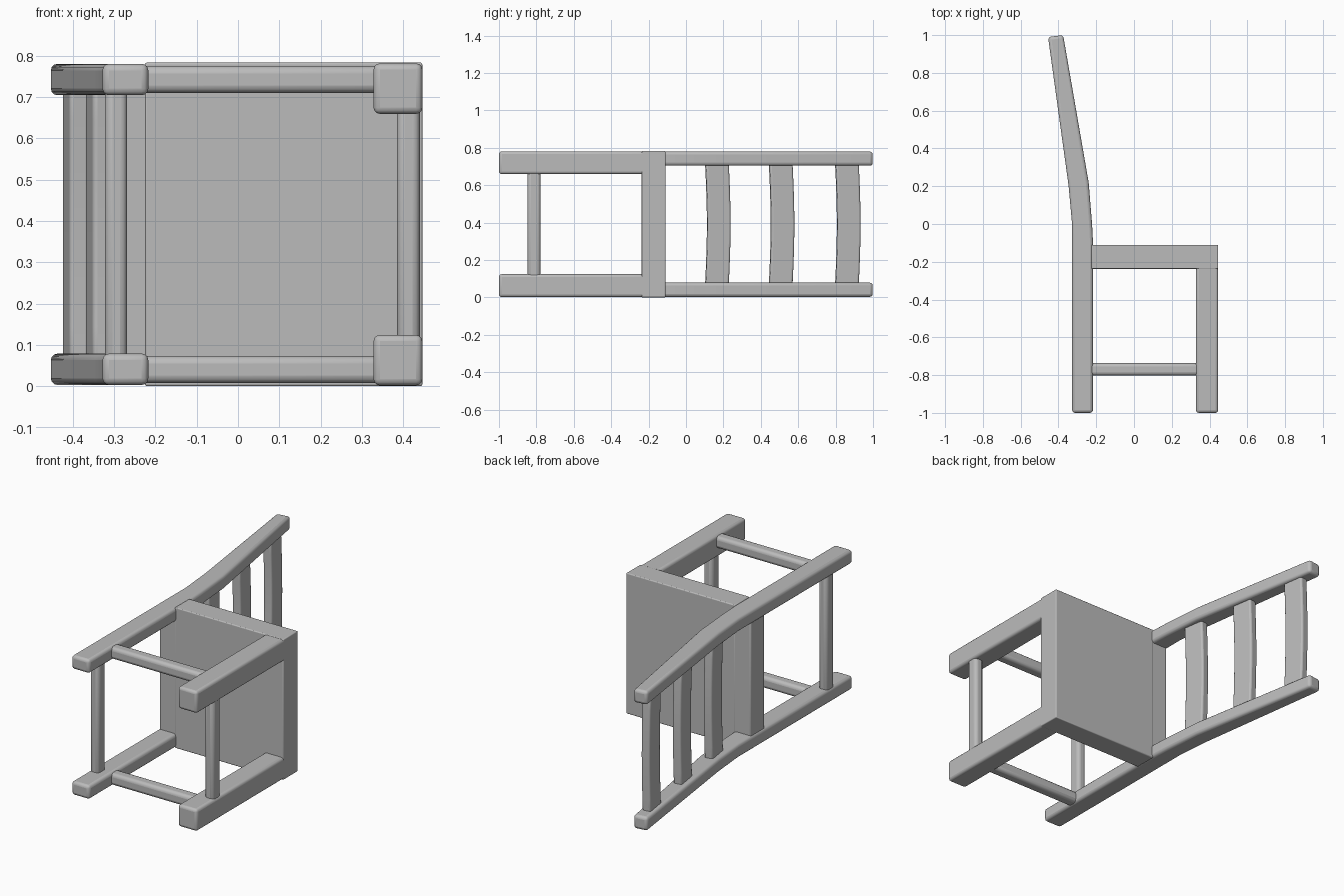
import bpy, bmesh, math

if "Cube" in bpy.data.objects:
    bpy.data.objects.remove(bpy.data.objects["Cube"])

WIDTH = 0.783         # chair width, lying along z
grey = bpy.data.materials.new("grey")
grey.diffuse_color = (0.5, 0.5, 0.5, 1)
grey.use_nodes = True
grey.node_tree.nodes["Principled BSDF"].inputs["Base Color"].default_value = grey.diffuse_color


def prism(name, outline, z0, z1, bevel=0.012, bow=0.0, segments=3):
    """Extrude an xy outline along z, optionally bowed towards +y."""
    bm = bmesh.new()
    steps = 8 if bow else 1
    rings = []
    for i in range(steps + 1):
        t = i / steps
        dy = bow * math.sin(math.pi * t)
        rings.append([bm.verts.new((x, y + dy, z0 + (z1 - z0) * t)) for x, y in outline])
    n = len(outline)
    for a, b in zip(rings, rings[1:]):
        for k in range(n):
            bm.faces.new((a[k], a[(k + 1) % n], b[(k + 1) % n], b[k]))
    bm.faces.new(rings[0][::-1])
    bm.faces.new(rings[-1])
    bmesh.ops.recalc_face_normals(bm, faces=bm.faces)
    mesh = bpy.data.meshes.new(name)
    bm.to_mesh(mesh)
    bm.free()
    mesh.materials.append(grey)
    obj = bpy.data.objects.new(name, mesh)
    bpy.context.collection.objects.link(obj)
    mod = obj.modifiers.new("rounded_edges", "BEVEL")
    mod.width, mod.segments = bevel, segments
    mod.limit_method, mod.angle_limit = "ANGLE", math.radians(30)
    bpy.ops.object.select_all(action="DESELECT")
    obj.select_set(True)
    bpy.context.view_layer.objects.active = obj
    bpy.ops.object.shade_smooth_by_angle(angle=math.radians(35))
    return obj


def rect(x0, x1, y0, y1):
    return [(x0, y0), (x1, y0), (x1, y1), (x0, y1)]


def pair(name, outline, z0, z1, **kw):
    """One part on each side of the chair."""
    prism(name + "_lower", outline, z0, z1, **kw)
    prism(name + "_upper", outline, WIDTH - z1, WIDTH - z0, **kw)


# back legs continuing into the leaning back posts
post = [(-0.328, -1), (-0.217, -1), (-0.217, -0.1), (-0.222, 0), (-0.24, 0.22),
        (-0.375, 1), (-0.455, 0.99), (-0.346, 0.2), (-0.328, 0)]
pair("back_post", post, 0.003, 0.079, bevel=0.016)

# front legs
pair("front_leg", rect(0.328, 0.446, -1, -0.13), 0.002, 0.124, bevel=0.015)

# thick solid seat, narrowed at the back to fit between the posts
prism("seat", rect(-0.225, 0.446, -0.237, -0.11), 0, WIDTH, bevel=0.005)
prism("seat_back_edge", rect(-0.32, -0.2, -0.235, -0.112), 0.06, WIDTH - 0.06, bevel=0.008)

# stretchers between the legs
pair("side_stretcher", rect(-0.24, 0.35, -0.802, -0.737), 0.008, 0.073, bevel=0.018)
prism("front_stretcher", rect(0.385, 0.44, -0.847, -0.778), 0.1, WIDTH - 0.1, bevel=0.018)
prism("back_stretcher", rect(-0.322, -0.268, -0.847, -0.778), 0.06, WIDTH - 0.06, bevel=0.018)

# back slats, tilted with the posts
lean = math.atan(0.153)
for i, (cx, cy) in enumerate([(-0.288, 0.165), (-0.336, 0.506), (-0.392, 0.86)]):
    c, s = math.cos(lean), math.sin(lean)
    outline = [(cx + u * c - v * s, cy + u * s + v * c)
               for u, v in rect(-0.024, 0.024, -0.062, 0.062)]
    prism(f"back_slat_{i + 1}", outline, 0.06, WIDTH - 0.06, bevel=0.01, bow=0.01)
